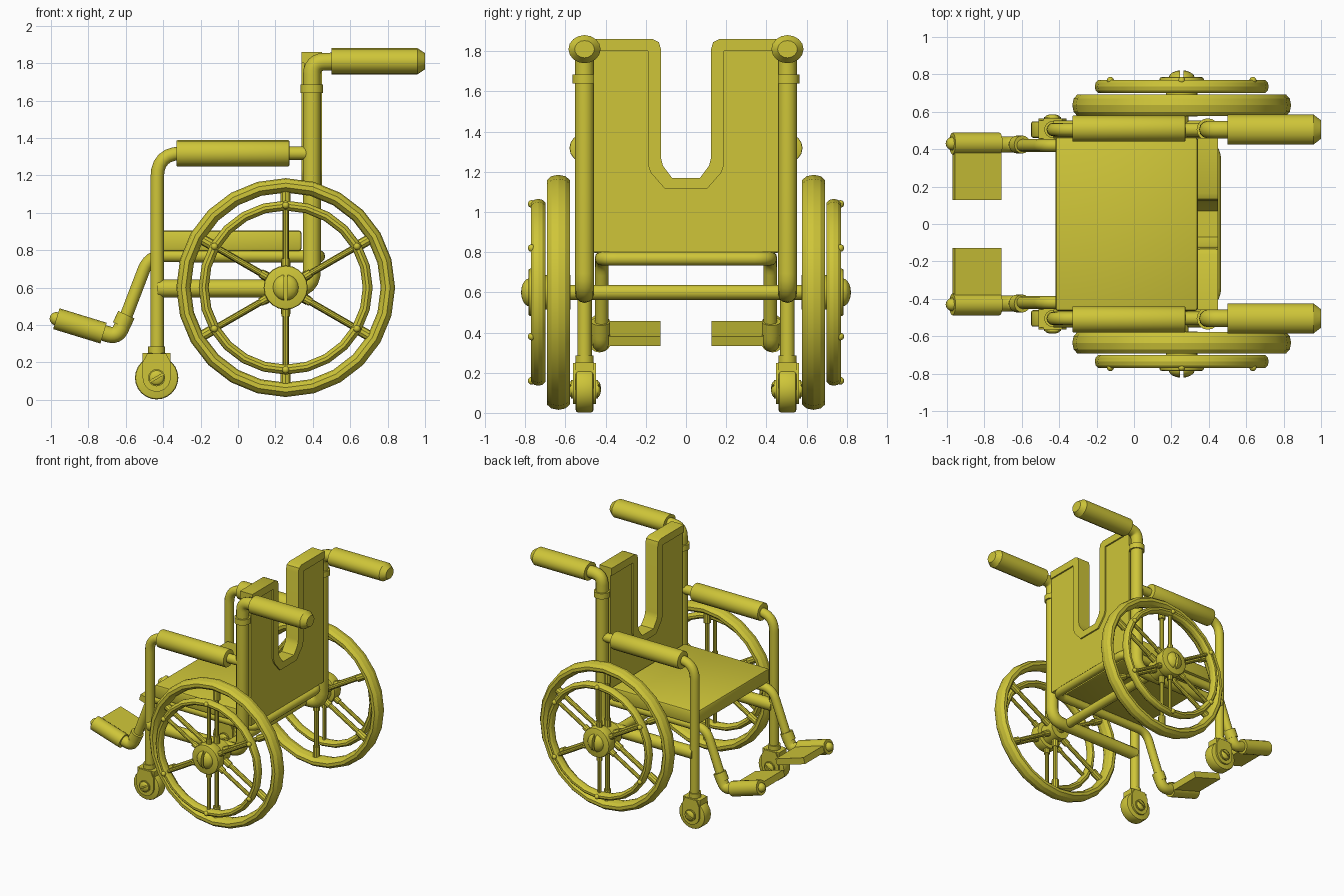
import bpy, bmesh
from math import cos, sin, pi, radians
from mathutils import Vector, Matrix

if "Cube" in bpy.data.objects:
    bpy.data.objects.remove(bpy.data.objects["Cube"])

MAT = bpy.data.materials.new("yellow")
MAT.diffuse_color = (0.62, 0.56, 0.04, 1)
MAT.use_nodes = True
MAT.node_tree.nodes["Principled BSDF"].inputs["Base Color"].default_value = MAT.diffuse_color


def finish(o, name, bevel=0):
    o.name = name
    o.data.materials.clear()
    o.data.materials.append(MAT)
    bpy.ops.object.select_all(action='DESELECT')
    o.select_set(True)
    bpy.context.view_layer.objects.active = o
    if o.type == 'CURVE':
        bpy.ops.object.convert(target='MESH')
        o = bpy.context.object
    if bevel:
        m = o.modifiers.new("bevel", 'BEVEL')
        m.width, m.segments, m.limit_method = bevel, 2, 'ANGLE'
        bpy.ops.object.modifier_apply(modifier=m.name)
    bpy.ops.object.shade_smooth_by_angle(angle=radians(35))
    return o


def from_bm(bm, name, bevel=0):
    bmesh.ops.recalc_face_normals(bm, faces=bm.faces)
    me = bpy.data.meshes.new(name)
    bm.to_mesh(me)
    bm.free()
    o = bpy.data.objects.new(name, me)
    bpy.context.collection.objects.link(o)
    return finish(o, name, bevel)


def rod(name, p, q, r, r2=None, verts=16, bevel=0):
    p, q = Vector(p), Vector(q)
    bm = bmesh.new()
    rot = (q - p).to_track_quat('Z', 'Y').to_matrix().to_4x4()
    bmesh.ops.create_cone(bm, cap_ends=True, segments=verts, radius1=r,
                          radius2=r if r2 is None else r2, depth=(q - p).length,
                          matrix=Matrix.Translation((p + q) / 2) @ rot)
    return from_bm(bm, name, bevel)


def ball(name, c, r):
    bm = bmesh.new()
    bmesh.ops.create_uvsphere(bm, u_segments=12, v_segments=8, radius=r, matrix=Matrix.Translation(c))
    return from_bm(bm, name)


def tube(name, pts, r, bend=0.1, steps=6):
    # polyline with rounded corners, swept by a circle
    pts = [Vector(p) for p in pts]
    path = [pts[0]]
    for a, b, c in zip(pts, pts[1:], pts[2:]):
        d = min(bend, (a - b).length * 0.49, (c - b).length * 0.49)
        s, e = b + (a - b).normalized() * d, b + (c - b).normalized() * d
        for i in range(steps + 1):
            t = i / steps
            path.append(s * (1 - t) ** 2 + b * 2 * t * (1 - t) + e * t * t)
    path.append(pts[-1])
    cu = bpy.data.curves.new(name, 'CURVE')
    cu.dimensions, cu.bevel_depth, cu.bevel_resolution, cu.use_fill_caps = '3D', r, 4, True
    sp = cu.splines.new('POLY')
    sp.points.add(len(path) - 1)
    for k, v in zip(sp.points, path):
        k.co = (*v, 1)
    o = bpy.data.objects.new(name, cu)
    bpy.context.collection.objects.link(o)
    return finish(o, name)


def ring(name, c, outer, inner, half_width):
    a = (outer - inner) / 2
    bpy.ops.mesh.primitive_torus_add(major_segments=24, minor_segments=10, major_radius=outer - a,
                                     minor_radius=a, location=c, rotation=(pi / 2, 0, 0))
    o = bpy.context.object
    o.scale.z = half_width / a
    return finish(o, name)


def slab(name, pts, axis, lo, hi, bevel=0):
    # 2D outline extruded along x or y; outline uses the other axis and z
    at = (lambda u, z, d: (d, u, z)) if axis == 'x' else (lambda u, z, d: (u, d, z))
    bm = bmesh.new()
    f = bm.faces.new([bm.verts.new(at(u, z, lo)) for u, z in pts])
    ex = bmesh.ops.extrude_face_region(bm, geom=[f])
    move = Vector(at(0, 0, hi - lo))
    bmesh.ops.translate(bm, vec=move, verts=[v for v in ex['geom'] if isinstance(v, bmesh.types.BMVert)])
    return from_bm(bm, name, bevel)


def box(name, c, size, tilt=0, bevel=0):
    bm = bmesh.new()
    bmesh.ops.create_cube(bm, size=1, matrix=Matrix.Translation(c) @ Matrix.Rotation(tilt, 4, 'Y')
                          @ Matrix.Diagonal((*size, 1)))
    return from_bm(bm, name, bevel)


def slotted_dome(name, c, r, depth, slot, tilt=0):
    bm = bmesh.new()
    for sgn in (1, -1):
        h = bmesh.new()
        bmesh.ops.create_uvsphere(h, u_segments=16, v_segments=10, radius=r)
        cut = bmesh.ops.bisect_plane(h, geom=h.verts[:] + h.edges[:] + h.faces[:], plane_co=(sgn * slot, 0, 0),
                                     plane_no=(-sgn, 0, 0), clear_outer=True)
        bmesh.ops.holes_fill(h, edges=[e for e in h.edges if e.is_boundary])
        me = bpy.data.meshes.new("half")
        h.to_mesh(me)
        h.free()
        bm.from_mesh(me)
        bpy.data.meshes.remove(me)
    bm.transform(Matrix.Translation(c) @ Matrix.Rotation(tilt, 4, 'Y') @ Matrix.Diagonal((1, depth / r, 1, 1)))
    return from_bm(bm, name)


# seat cushion
box("seat", (-0.04, 0, 0.85), (0.76, 0.93, 0.11), bevel=0.015)

# backrest with U-shaped cutout and a raised border
cut = [(0.165, 1.86), (0.135, 1.845), (0.125, 1.81), (0.125, 1.27), (0.115, 1.23), (0.07, 1.17)]
inset = [(0.46, 1.80), (0.19, 1.80), (0.19, 1.235), (0.175, 1.195), (0.105, 1.115)]
mir = lambda pts: [(-u, z) for u, z in reversed(pts)]
top = [(0.46, 1.86)] + cut
slab("backrest", [(0.46, 0.80)] + top + mir([(0.46, 0.80)] + top), 'x', 0.352, 0.438)
slab("backrest_border", top + mir(top) + mir(inset)[::-1] + inset[::-1], 'x', 0.34, 0.45)

# leg tube loops from one footrest, under the seat, to the other
half = [(-0.605, 0.42, 0.43), (-0.475, 0.42, 0.77), (0.432, 0.42, 0.767)]
tube("seat_leg_tube", half + [(x, -y, z) for x, y, z in reversed(half)], 0.034, bend=0.08)
rod("axle", (0.255, -0.6, 0.6), (0.255, 0.6, 0.6), 0.037)

for s, side in ((1, "left"), (-1, "right")):
    def nm(part):
        return side + "_" + part
    y = s * 0.505

    # side frame: back post bending into the lower bar
    tube(nm("back_post"), [(0.395, y, 1.67), (0.395, y, 0.595), (-0.43, y, 0.595)], 0.048, bend=0.1)
    rod(nm("post_collar"), (0.395, y, 1.64), (0.395, y, 1.685), 0.06)
    tube(nm("handle_neck"), [(0.395, y, 1.67), (0.395, y, 1.805), (0.53, y, 1.81)], 0.047, bend=0.13)

    # push handle grip
    g = rod(nm("handle_grip"), (0.50, 0, 0), (0.96, 0, 0), 0.07)
    g2 = rod(nm("handle_grip_end"), (0.96, 0, 0), (1.0, 0, 0), 0.07, 0.043)
    for o in (g, g2):
        o.scale.y = 0.08 / 0.07
        o.location = (0, y, 1.81)

    # armrest tube, front post and pad
    tube(nm("armrest_tube"), [(0.38, y, 1.318), (-0.432, y, 1.318), (-0.432, y, 0.22)], 0.036, bend=0.13)
    rod(nm("armrest_pad"), (-0.33, s * 0.51, 1.318), (0.275, s * 0.51, 1.318), 0.07, bevel=0.006)

    # caster with fork
    cx, cz = -0.435, 0.118
    rod(nm("caster_collar"), (cx, y, 0.24), (cx, y, 0.285), 0.045)
    rod(nm("caster_wheel"), (cx, y - 0.044, cz), (cx, y + 0.044, cz), 0.116, verts=24, bevel=0.012)
    box(nm("fork_crown"), (cx, y, 0.222), (0.15, 0.096, 0.056))
    arc = [(cx + 0.075 * cos(pi + i * pi / 10), cz + 0.075 * sin(pi + i * pi / 10)) for i in range(11)]
    for t in (1, -1):
        slab(nm("fork_cheek"), arc + [(cx + 0.075, 0.20), (cx + 0.05, 0.248), (cx - 0.05, 0.248), (cx - 0.075, 0.20)],
             'y', y + t * 0.044, y + t * 0.058)
        rod(nm("caster_hub"), (cx, y + t * 0.05, cz), (cx, y + t * 0.068, cz), 0.046)
        slotted_dome(nm("caster_screw"), (cx, y + t * 0.066, cz), 0.04, 0.016, 0.005, radians(60))

    # footrest: collar, elbow, tilted cylinder, plate and end ball
    ly = s * 0.425
    rod(nm("leg_collar"), (-0.625, ly, 0.395), (-0.597, ly, 0.455), 0.048)
    tube(nm("leg_elbow"), [(-0.605, ly, 0.43), (-0.645, ly, 0.335), (-0.78, ly, 0.377)], 0.043, bend=0.07)
    tilt = radians(17)
    c, d = Vector((-0.845, s * 0.43, 0.395)), Vector((-cos(tilt), 0, sin(tilt))) * 0.132
    rod(nm("footrest_bar"), c - d, c + d, 0.058)
    ball(nm("footrest_end"), c + d, 0.036)
    box(nm("footrest_plate"), (-0.84, s * 0.26, 0.395), (0.26, 0.265, 0.05), tilt)

    # large wheel: tyre, hand rim, hub
    wx, wz, ty, ry = 0.255, 0.6, s * 0.635, s * 0.735
    ring(nm("tyre"), (wx, ty, wz), 0.585, 0.508, 0.06)
    ring(nm("hand_rim"), (wx, ry, wz), 0.465, 0.412, 0.037)
    rod(nm("hub"), (wx, s * 0.575, wz), (wx, s * 0.74, wz), 0.085, verts=20)
    rod(nm("hub_disc"), (wx, s * 0.70, wz), (wx, s * 0.785, wz), 0.118, verts=20, bevel=0.01)
    slotted_dome(nm("hub_screw"), (wx, s * 0.78, wz), 0.07, 0.042, 0.01)

    # spokes in both planes, with end sleeves and rim bolts
    for k in range(6):
        a = radians(30 + 60 * k)

        def at(r, yy):
            return (wx + r * cos(a), yy, wz + r * sin(a))
        rod(nm("spoke"), at(0.06, ty), at(0.53, ty), 0.018, verts=10)
        rod(nm("spoke_sleeve"), at(0.43, ty), at(0.53, ty), 0.028, verts=10)
        rod(nm("spoke_root"), at(0.06, ty), at(0.14, ty), 0.026, verts=10)
        rod(nm("rim_spoke"), at(0.09, ry), at(0.43, ry), 0.015, verts=10)
        rod(nm("rim_spoke_root"), at(0.09, ry), at(0.155, ry), 0.023, verts=10)
        ball(nm("rim_bolt"), at(0.44, s * 0.768), 0.019)
